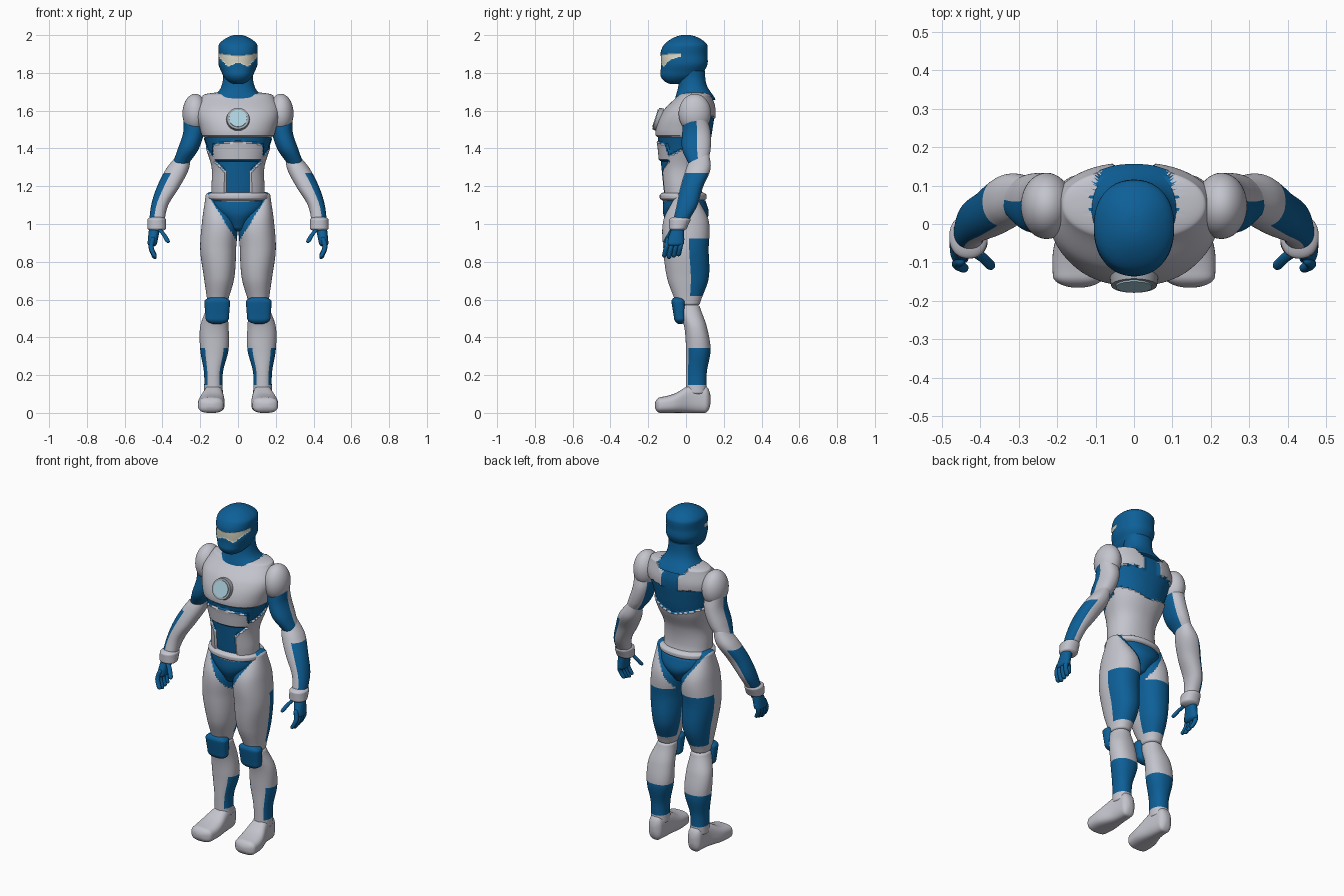
import bpy, bmesh, math
from mathutils import Vector

cube = bpy.data.objects.get("Cube")
if cube:
    bpy.data.objects.remove(cube)


def material(name, red, green, blue):
    mat = bpy.data.materials.new(name)
    mat.use_nodes = True
    mat.diffuse_color = (red, green, blue, 1)
    mat.node_tree.nodes["Principled BSDF"].inputs["Base Color"].default_value = mat.diffuse_color
    return mat


GREY = material("armour grey", .55, .55, .61)
BLUE = material("suit blue", .004, .115, .31)
CREAM = material("visor cream", .72, .71, .58)
GLOW = material("emblem light blue", .42, .65, .74)
RIM = material("emblem rim grey", .36, .38, .42)


def finish(name, bm, mats):
    bmesh.ops.recalc_face_normals(bm, faces=bm.faces)
    mesh = bpy.data.meshes.new(name)
    bm.to_mesh(mesh)
    bm.free()
    for mat in mats:
        mesh.materials.append(mat)
    obj = bpy.data.objects.new(name, mesh)
    bpy.context.collection.objects.link(obj)
    bpy.ops.object.select_all(action='DESELECT')
    obj.select_set(True)
    bpy.context.view_layer.objects.active = obj
    bpy.ops.object.shade_smooth_by_angle(angle=math.radians(40))
    return obj


def curve(values, t):
    """Value at t along a smooth curve through evenly spaced values."""
    last = len(values) - 1
    i = max(0, min(last - 1, int(t * last)))
    t = t * last - i
    p, q, r, s = (values[max(0, min(last, i + k))] for k in (-1, 0, 1, 2))
    slope_in, slope_out = (r - p) / 2, (s - q) / 2
    ease = t * t * (3 - 2 * t)
    return q + ease * (r - q) + t * (1 - t) * ((1 - t) * slope_in - t * slope_out)


def power_wave(value, power):
    return math.copysign(abs(value) ** (2 / power), value)


def body(name, mats, start, end, outer, near, far, inner=None, rule=None, side=1,
         along_y=False, power=2.2, detail=40, cap=.02, push=0):
    """Rounded body from start to end. Each edge of the outline is a curve:
    inner and outer across x, near and far from front to back (or sole to top)."""
    inner = inner or [-x for x in outer]
    bm = bmesh.new()
    rings, places = [], []
    for i in range(detail + 1):
        t = (1 - math.cos(math.pi * i / detail)) / 2
        pos = start + t * (end - start)
        depth = min(1, (min(pos - start, end - pos) + cap / 50) / cap)
        dome = math.sqrt(1 - (1 - depth) ** 2)
        a, b, c, d = (curve(edge, t) for edge in (inner, outer, near, far))
        ring, marks = [], []
        for k in range(detail):
            angle = 2 * math.pi * (k + .5) / detail
            u, v = math.cos(angle), math.sin(angle)
            x = (a + b) / 2 + dome * power_wave(u, power) * (b - a) / 2
            w = (c + d) / 2 + dome * power_wave(v, power) * (d - c) / 2
            y, z = (pos, w) if along_y else (w, pos)
            if push and rule(x, y, z, u, v) == 0:
                x, y = x + u * push, y + v * push
            ring.append(bm.verts.new((x * side, y, z)))
            marks.append((x, y, z, u, v))
        rings.append(ring)
        places.append(marks)
    for i in range(detail):
        for k in range(detail):
            spots = [(i, k - 1), (i, k), (i + 1, k), (i + 1, k - 1)]
            face = bm.faces.new([rings[m][j] for m, j in spots])
            if rule:
                corners = [places[m][j] for m, j in spots]
                face.material_index = rule(*(sum(q) / 4 for q in zip(*corners)))
    for i in (0, -1):
        face = bm.faces.new(rings[i])
        if rule:
            face.material_index = rule(*places[i][0])
    return finish(name, bm, mats)


def shoulder(name, centre, radii):
    bm = bmesh.new()
    bmesh.ops.create_uvsphere(bm, u_segments=40, v_segments=24, radius=1)
    for vert in bm.verts:
        vert.co = Vector(p + q * r for p, q, r in zip(centre, vert.co, radii))
    finish(name, bm, [GREY])


def emblem(name, radius, depth, mat):
    bm = bmesh.new()
    bmesh.ops.create_cone(bm, cap_ends=True, segments=48, radius1=radius, radius2=radius * .94, depth=depth)
    obj = finish(name, bm, [mat])
    obj.location = (0, -.148, 1.555)
    obj.rotation_euler.x = math.radians(72)


# Colour rules: 0 picks the first material of the part, 1 the second.
# u and v point outward along x and y around the section.
def torso_rule(x, y, z, u, v):
    x = abs(x)
    if y < .03:
        belly = y < 0 and 1.16 < z < 1.34 and x < .065 + max(0, z - 1.28)
        rib_plate = x < .13 and z < 1.435 - x * x
        under_chest = 1.345 + max(0, y + .12) / 2 < z < 1.46
        return int(belly or (under_chest and not rib_plate))
    spine = z > 1.5 and x < .05 + max(0, z - 1.64)
    back = 1.4 + .3 * x < z < 1.57 - .15 * abs(x - .12)
    return int(spine or back)


def head_rule(x, y, z, u, v):
    x = abs(x)
    lower_edge = 1.833 + max(.4 * (.055 - x), 1.1 * (x - .055))
    return int(y < -.03 and lower_edge < z < 1.89 + .12 * x)


def thigh_rule(x, y, z, u, v):
    brief = z > .9 + 1.6 * x
    return int(brief or (.615 < z < .92 and v > .15))


def calf_rule(x, y, z, u, v):
    return int(.15 < z < .34 and v > -.8)


def upper_arm_rule(x, y, z, u, v):
    return int(v < .05 or (u < -.3 and v < .6))


def forearm_rule(x, y, z, u, v):
    return int(1.03 < z < 1.27 and u > .35)


# Torso, belt and pelvis
body("torso", [GREY, BLUE], 1.1, 1.7, rule=torso_rule, detail=110, push=.01,
     outer=[.13, .13, .13, .16, .19, .21, .17],
     near=[-.11, -.12, -.13, -.14, -.15, -.11, -.02],
     far=[.09, .07, .08, .12, .14, .15, .13])
body("belt", [GREY], 1.11, 1.18, outer=[.16], near=[-.14], far=[.11], cap=.03)
body("pelvis", [BLUE], .96, 1.14, outer=[.04, .08, .14, .15],
     near=[-.08, -.12, -.12], far=[.07, .12, .1])
emblem("emblem_rim", .063, .026, RIM)
emblem("emblem_centre", .05, .034, GLOW)

# Neck and head
body("neck", [BLUE], 1.65, 1.82, outer=[.16, .1, .08, .08],
     near=[-.06, -.04, -.04], far=[.16, .11, .1], cap=.01)
body("head", [BLUE, CREAM], 1.74, 2, rule=head_rule, detail=90, cap=.06, push=.003,
     outer=[.07, .08, .1, .1, .1, .08],
     near=[-.14, -.13, -.13, -.09], far=[.03, .08, .11, .11, .11, .09])

for label, side in (("left", 1), ("right", -1)):
    def limb(part, mats, start, end, **shape):
        body(f"{label}_{part}", mats, start, end, side=side, **shape)

    # Legs
    limb("thigh", [GREY, BLUE], .56, 1.17, rule=thigh_rule, detail=80,
         inner=[.06, .02, .01, .01, .1], outer=[.16, .18, .2, .19, .17],
         near=[-.05, -.1, -.12, -.12, -.05], far=[.07, .12, .12, .12, .05])
    limb("calf", [GREY, BLUE], .09, .58, rule=calf_rule, detail=80,
         inner=[.08, .08, .05, .05, .06], outer=[.18, .18, .2, .2, .16],
         near=[0, 0, 0, -.01, -.05], far=[.11, .11, .13, .11, .07])
    limb("knee_pad", [BLUE], .47, .615, inner=[.05, .04], outer=[.17, .18],
         near=[-.06, -.08], far=[0], cap=.03, power=2.8)
    limb("foot", [GREY], -.165, .13, along_y=True, cap=.03, power=2.8,
         inner=[.08, .07, .08, .09], outer=[.21, .21, .18, .17],
         near=[0], far=[.08, .1, .15, .14])

    # Arms
    shoulder(f"{label}_shoulder", (.227 * side, .047, 1.585), (.067, .086, .104))
    limb("upper_arm", [GREY, BLUE], 1.3, 1.58, rule=upper_arm_rule, detail=80,
         inner=[.27, .21, .18, .18], outer=[.35, .32, .29, .29],
         near=[.02, -.02, -.02, -.01], far=[.11, .13, .13, .11])
    limb("forearm", [GREY, BLUE], 1, 1.39, rule=forearm_rule, detail=80, cap=.03,
         inner=[.39, .37, .31, .26, .25], outer=[.47, .46, .43, .38, .31],
         near=[-.07, -.05, -.03, 0, .04], far=[.01, .06, .09, .13, .12])
    limb("cuff", [GREY], .96, 1.04, inner=[.38], outer=[.48], near=[-.09], far=[0, .03])

    # Hands
    limb("palm", [BLUE], .88, 1, inner=[.43, .41], outer=[.48, .47], near=[-.11, -.07], far=[-.01])

    def finger(part, tip, base, across, along, radius=.013):
        limb(part, [BLUE], tip, base, detail=16, power=2, cap=radius,
             inner=[x - radius for x in across], outer=[x + radius for x in across],
             near=[y - radius for y in along], far=[y + radius for y in along])

    for i in range(4):
        y = -.115 + .025 * i
        finger(f"finger_{i + 1}", .815 + .007 * abs(i - 1), .93, [.44, .46, .45], [y, y + .02])
    finger("thumb", .9, .98, [.37, .39, .42], [-.11, -.07])
